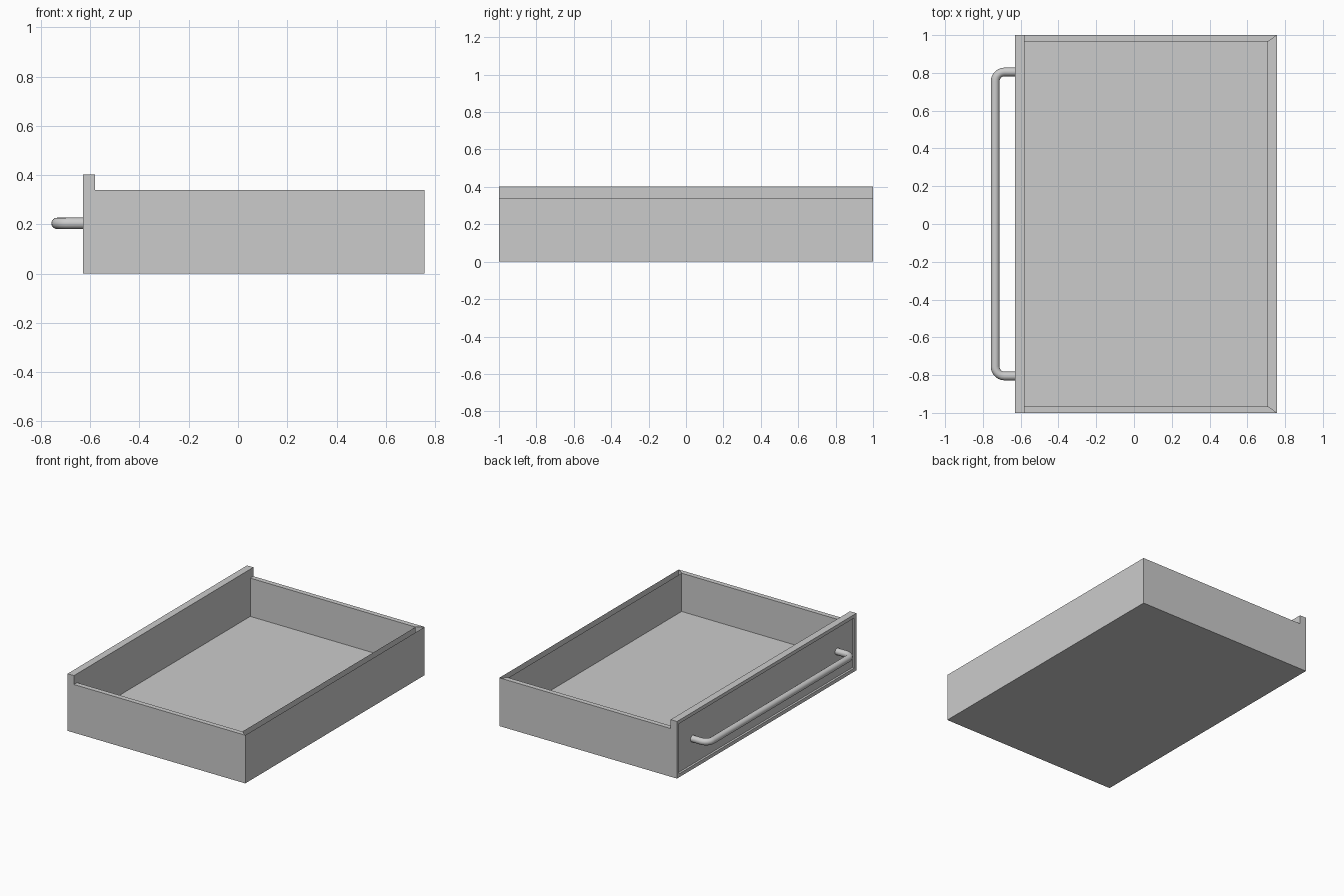
import bpy, bmesh, math
from mathutils import Vector

cube = bpy.data.objects.get("Cube")
if cube:
    bpy.data.objects.remove(cube, do_unlink=True)

grey = bpy.data.materials.new("plain_grey")
grey.use_nodes = True
colour = (0.6, 0.6, 0.6, 1)
grey.diffuse_color = colour
grey.node_tree.nodes["Principled BSDF"].inputs["Base Color"].default_value = colour

FRONT, PANEL, INNER, BACK = -0.63, -0.58, 0.71, 0.757   # x stations
SIDE, WALL = 1.0, 0.965                                # outer and inner half width
FLOOR, RIM, TOP = 0.07, 0.34, 0.403                    # heights


def make_object(name, bm):
    mesh = bpy.data.meshes.new(name)
    bm.to_mesh(mesh)
    bm.free()
    mesh.materials.append(grey)
    obj = bpy.data.objects.new(name, mesh)
    bpy.context.collection.objects.link(obj)
    return obj


# Drawer body: stepped outline extruded across, hollow walls with an open back rim
bm = bmesh.new()


def face(*points):
    return bm.faces.new([bm.verts.new(p) for p in points])


outline = [(FRONT, 0), (BACK, 0), (BACK, RIM), (PANEL, RIM), (PANEL, TOP), (FRONT, TOP)]
for s in (-1, 1):
    face(*[(x, s * SIDE, z) for x, z in outline][::-s])
    # side rim, mitred at the back, and the inside of the side wall
    face(*[(PANEL, s * SIDE, RIM), (BACK, s * SIDE, RIM),
           (INNER, s * WALL, RIM), (PANEL, s * WALL, RIM)][::-s])
    face(*[(PANEL, s * WALL, FLOOR), (INNER, s * WALL, FLOOR),
           (INNER, s * WALL, RIM), (PANEL, s * WALL, RIM)][::s])


def strip(a, b, half):
    """Face spanning the width between two (x, z) points."""
    return face((a[0], -half, a[1]), (a[0], half, a[1]),
                (b[0], half, b[1]), (b[0], -half, b[1]))


strip(outline[0], outline[1], SIDE)                       # underside
strip(outline[2], outline[1], SIDE)                       # back
strip(outline[4], outline[3], SIDE)                       # inside of panel, upper
strip(outline[5], outline[4], SIDE)                       # panel top
strip((PANEL, RIM), (PANEL, FLOOR), WALL)                 # inside of panel, lower
strip((PANEL, FLOOR), (INNER, FLOOR), WALL)               # floor
strip((INNER, FLOOR), (INNER, RIM), WALL)                 # inside of back
panel = strip(outline[0], outline[5], SIDE)               # panel front
bmesh.ops.remove_doubles(bm, verts=bm.verts[:], dist=0.0001)
bm.normal_update()
bmesh.ops.recalc_face_normals(bm, faces=bm.faces[:])

# Recessed field in the panel front
bmesh.ops.inset_region(bm, faces=[panel], thickness=0.025, use_even_offset=True)
rim = bmesh.ops.extrude_face_region(bm, geom=[panel])
bmesh.ops.translate(bm, vec=(0.015, 0, 0),
                    verts=[v for v in rim["geom"] if isinstance(v, bmesh.types.BMVert)])
bmesh.ops.delete(bm, geom=[panel], context="FACES_ONLY")
make_object("drawer_body", bm)

# Bar handle: round tube swept along a path with rounded corners
RADIUS, BEND, REACH, END, HEIGHT = 0.023, 0.05, -0.735, 0.805, 0.204
half = [(FRONT + 0.015, END)]
for i in range(7):
    a = math.radians(15 * i)
    half.append((REACH + BEND * (1 - math.sin(a)), END - BEND * (1 - math.cos(a))))
path = [Vector((x, y, HEIGHT)) for x, y in half]
path += [Vector((x, -y, HEIGHT)) for x, y in reversed(half)]

bm = bmesh.new()
rings, sides = [], 16
for i, p in enumerate(path):
    before = (p - path[i - 1]).normalized() if i else Vector((-1, 0, 0))
    after = (path[i + 1] - p).normalized() if i < len(path) - 1 else Vector((1, 0, 0))
    across = (before + after).normalized().cross(Vector((0, 0, 1)))
    rings.append([bm.verts.new(p + RADIUS * (across * math.cos(t) + Vector((0, 0, math.sin(t)))))
                  for t in (math.tau * k / sides for k in range(sides))])
for r, q in zip(rings, rings[1:]):
    for k in range(sides):
        n = (k + 1) % sides
        bm.faces.new((r[k], r[n], q[n], q[k]))
bmesh.ops.recalc_face_normals(bm, faces=bm.faces[:])
handle = make_object("handle", bm)
bpy.ops.object.select_all(action="DESELECT")
handle.select_set(True)
bpy.context.view_layer.objects.active = handle
bpy.ops.object.shade_smooth_by_angle(angle=math.radians(40))
